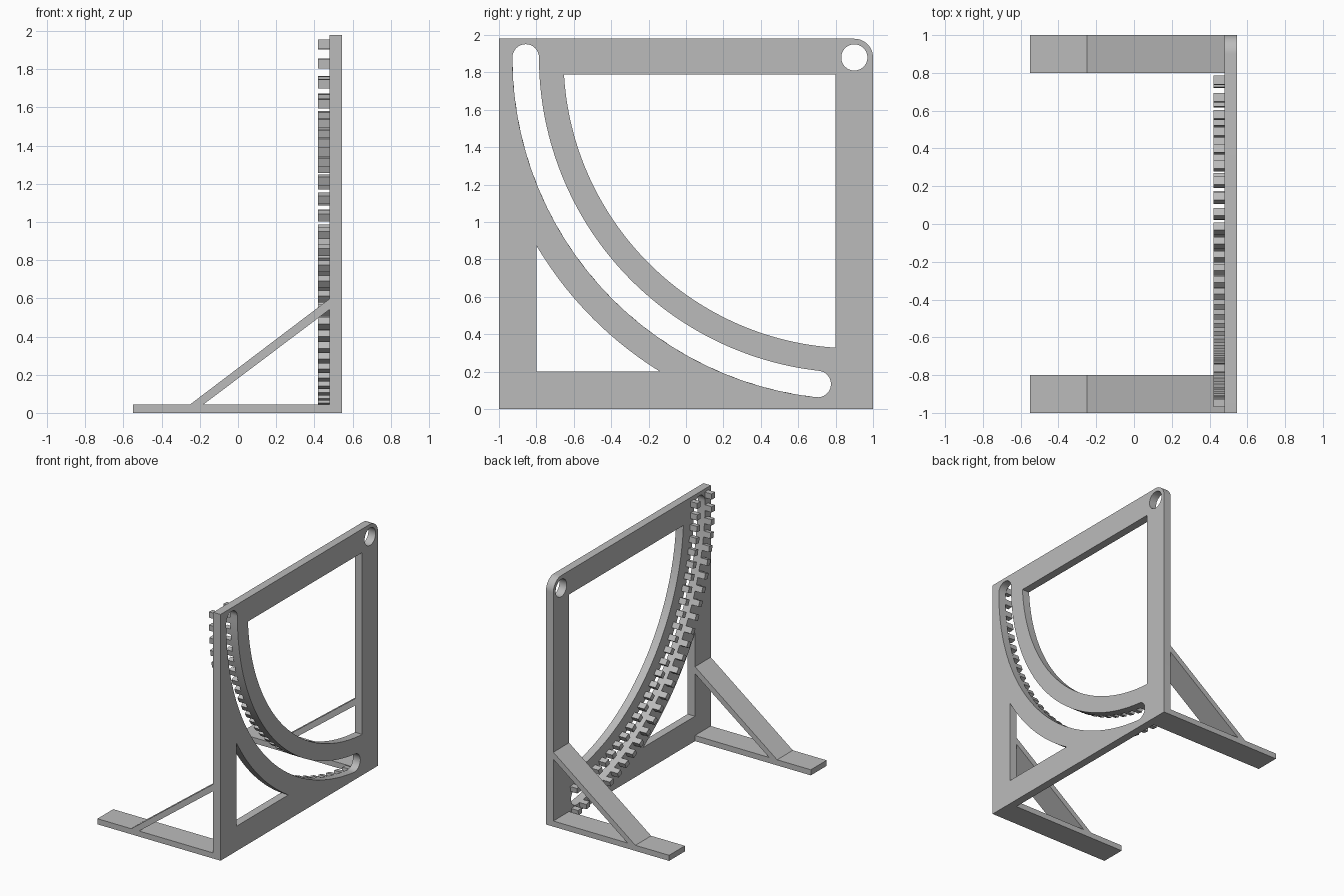
import bpy, bmesh
from math import sin, cos, asin, acos, radians, degrees, pi
from mathutils import Matrix, Vector

cube = bpy.data.objects.get("Cube")
if cube:
    bpy.data.objects.remove(cube, do_unlink=True)

grey = bpy.data.materials.new("plain grey")
grey.use_nodes = True
colour = (0.5, 0.5, 0.5, 1)
grey.diffuse_color = colour
grey.node_tree.nodes["Principled BSDF"].inputs["Base Color"].default_value = colour

PIVOT = Vector((0.9, 1.88))      # centre of every arc, in (y, z)
BACK, FACE = 0.48, 0.545         # thickness of the panel along x
SLOT_R, SLOT_HALF = 1.757, 0.071


def arc(centre, radius, start, end, steps=64):
    """Points on an arc, angles in degrees."""
    angles = [radians(start + (end - start) * i / steps) for i in range(steps + 1)]
    return [(centre[0] + radius * cos(a), centre[1] + radius * sin(a)) for a in angles]


def extrude_profile(name, loops, depth, matrix):
    """Fill 2D loops (outline plus holes), extrude about the middle, turn into a mesh."""
    curve = bpy.data.curves.new(name, 'CURVE')
    curve.dimensions = '2D'
    curve.fill_mode = 'BOTH'
    curve.extrude = depth / 2
    for loop in loops:
        spline = curve.splines.new('POLY')
        spline.points.add(len(loop) - 1)
        for point, (u, v) in zip(spline.points, loop):
            point.co = (u, v, 0, 1)
        spline.use_cyclic_u = True
    source = bpy.data.objects.new(name + " curve", curve)
    bpy.context.collection.objects.link(source)
    bpy.context.view_layer.update()
    graph = bpy.context.evaluated_depsgraph_get()
    mesh = bpy.data.meshes.new_from_object(source.evaluated_get(graph))
    bpy.data.objects.remove(source, do_unlink=True)
    mesh.transform(matrix)
    mesh.materials.clear()
    return finish(name, mesh)


def finish(name, mesh):
    bm = bmesh.new()
    bm.from_mesh(mesh)
    bmesh.ops.remove_doubles(bm, verts=bm.verts, dist=0.0001)
    bmesh.ops.recalc_face_normals(bm, faces=bm.faces)
    bm.to_mesh(mesh)
    bm.free()
    mesh.materials.append(grey)
    obj = bpy.data.objects.new(name, mesh)
    bpy.context.collection.objects.link(obj)
    bpy.ops.object.select_all(action='DESELECT')
    obj.select_set(True)
    bpy.context.view_layer.objects.active = obj
    bpy.ops.object.shade_smooth_by_angle(angle=radians(30))
    return obj


# Panel outline with one rounded corner around the pivot hole
outline = [(-1, 0), (1, 0)] + arc(PIVOT, 0.1, 0, 90, 16) + [(-1, 1.98)]
pivot_hole = arc(PIVOT, 0.07, 0, 360, 48)[:-1]

# Curved slot with round ends
last = 263.6


def on_slot(angle):
    a = radians(angle)
    return PIVOT + SLOT_R * Vector((cos(a), sin(a)))


slot = (arc(PIVOT, SLOT_R + SLOT_HALF, 180, last)
        + arc(on_slot(last), SLOT_HALF, last, last + 180, 16)[1:]
        + arc(PIVOT, SLOT_R - SLOT_HALF, last, 180)[1:]
        + arc(on_slot(180), SLOT_HALF, 0, 180, 16)[1:-1])

# Large window inside the arc
R = 1.555
window = arc(PIVOT, R, 180 + degrees(asin(0.09 / R)), 270 - degrees(asin(0.1 / R)))
window += [(0.8, 1.79)]

# Corner window outside the arc
R = 1.975
corner = arc(PIVOT, R, 180 + degrees(acos(1.7 / R)), 180 + degrees(asin(1.68 / R)), 32)
corner += [(-0.8, 0.2)]

# Local (u, v, depth) becomes (y, z, x)
side_on = Matrix(((0, 0, 1, (BACK + FACE) / 2), (1, 0, 0, 0), (0, 1, 0, 0), (0, 0, 0, 1)))
extrude_profile("panel", [outline, pivot_hole, slot, window, corner], FACE - BACK, side_on)

# Two rows of teeth on the back, following the slot
for name, radius in (("outer_teeth", 1.848), ("inner_teeth", 1.664)):
    bm = bmesh.new()
    for i in range(28):
        angle = radians(178.4 + 3.215 * i)
        place = (Matrix.Translation((BACK - 0.03, PIVOT.x, PIVOT.y))
                 @ Matrix.Rotation(angle, 4, 'X')
                 @ Matrix.Translation((0, radius, 0))
                 @ Matrix.Diagonal((0.06, 0.042, 0.046, 1)))
        bmesh.ops.create_cube(bm, size=1, matrix=place)
    mesh = bpy.data.meshes.new(name)
    bm.to_mesh(mesh)
    bm.free()
    finish(name, mesh)

# A foot and a sloping brace at each end
foot = [(-0.55, 0), (BACK, 0), (BACK, 0.045), (-0.55, 0.045)]
brace = [(-0.25, 0.045), (-0.18, 0.045), (BACK, 0.542), (BACK, 0.598)]
for side, y in (("front", -0.9), ("back", 0.9)):
    upright = Matrix.Translation((0, y, 0)) @ Matrix.Rotation(pi / 2, 4, 'X')
    extrude_profile(side + "_foot", [foot], 0.2, upright)
    extrude_profile(side + "_brace", [brace], 0.2, upright)
